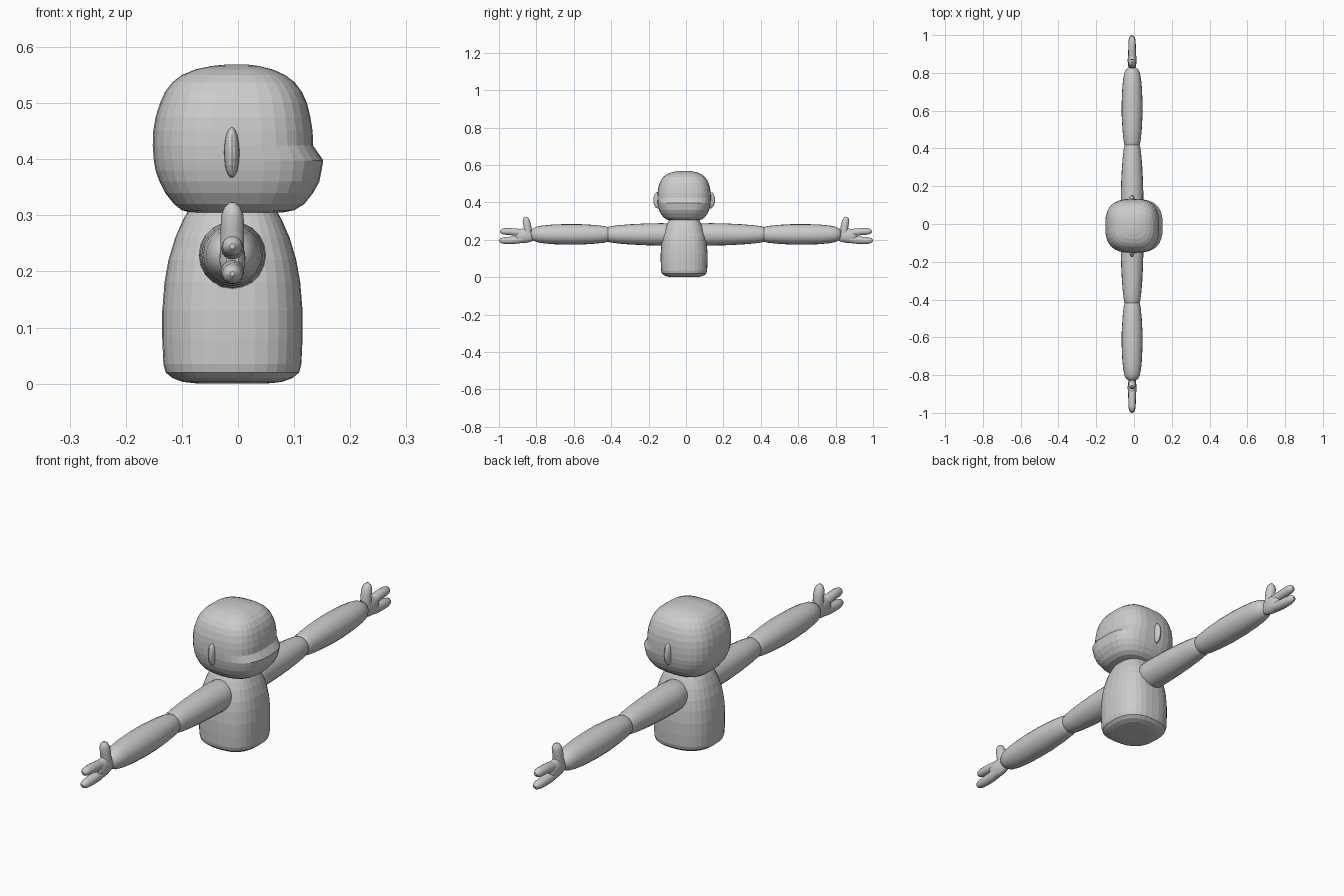
import bpy, bmesh, math
from mathutils import Matrix, Vector

if "Cube" in bpy.data.objects:
    bpy.data.objects.remove(bpy.data.objects["Cube"])

grey = bpy.data.materials.new("plain grey")
grey.diffuse_color = (0.6, 0.6, 0.6, 1)
grey.use_nodes = True
grey.node_tree.nodes["Principled BSDF"].inputs["Base Color"].default_value = grey.diffuse_color
CX = CY = -0.01  # shared axis of torso and arms


def finish(name, bm):
    bmesh.ops.recalc_face_normals(bm, faces=bm.faces[:])
    me = bpy.data.meshes.new(name)
    bm.to_mesh(me)
    bm.free()
    me.materials.append(grey)
    ob = bpy.data.objects.new(name, me)
    bpy.context.collection.objects.link(ob)
    return ob


def spow(v, p):
    return math.copysign(abs(v) ** p, v)


def loft(name, rings):
    """Bridge closed rings of points and cap both ends."""
    bm = bmesh.new()
    rows = [[bm.verts.new(p) for p in r] for r in rings]
    n = len(rows[0])
    for a, b in zip(rows, rows[1:]):
        for i in range(n):
            j = (i + 1) % n
            bm.faces.new((a[i], a[j], b[j], b[i]))
    bm.faces.new(rows[0])
    bm.faces.new(rows[-1])
    return finish(name, bm)


def squircle(z, back, front, ry, power, n=32):
    """Rounded-square ring with its own front and back reach."""
    pts = []
    for i in range(n):
        a = 2 * math.pi * i / n
        c, s = spow(math.cos(a), 2 / power), spow(math.sin(a), 2 / power)
        pts.append((c * (front if c > 0 else back), CY + s * ry, z))
    return pts


# torso: rounded block tapering to the neck
torso = [(0, .06), (.003, .088), (.010, .107), (.020, .119), (.035, .123),
         (.08, .125), (.13, .125), (.18, .121), (.22, .114), (.26, .102),
         (.29, .089), (.31, .078), (.33, .07)]
loft("torso", [squircle(z, r - CX, r + CX, r, 2.5) for z, r in torso])

# head: rounded block, with a brow step above a protruding jaw
head = [(.305, .085, .08, .08), (.309, .100, .100, .095), (.32, .114, .118, .110),
        (.34, .130, .134, .125), (.36, .140, .145, .134), (.38, .147, .149, .139),
        (.398, .150, .152, .142), (.424, .152, .134, .143), (.45, .151, .133, .142),
        (.475, .147, .129, .139), (.50, .139, .123, .132), (.52, .130, .114, .123),
        (.537, .117, .101, .110), (.550, .100, .084, .093), (.560, .076, .062, .070),
        (.566, .048, .038, .044), (.569, .018, .015, .018)]
loft("head", [squircle(z, b, f, y, 2.8) for z, b, f, y in head])


def ellipsoid(name, centre, radii):
    bm = bmesh.new()
    bmesh.ops.create_uvsphere(bm, u_segments=16, v_segments=12, radius=1)
    bmesh.ops.scale(bm, vec=radii, verts=bm.verts[:])
    bmesh.ops.translate(bm, vec=centre, verts=bm.verts[:])
    return finish(name, bm)


def tube(name, stations, flat=1.0, n=20):
    """Round limb through (y, z, radius) stations; flat scales its x width."""
    pts = [Vector((y, z)) for y, z, r in stations]
    rings = []
    for k, (y, z, r) in enumerate(stations):
        d = (pts[min(k + 1, len(pts) - 1)] - pts[max(k - 1, 0)]).normalized()
        rings.append([(CX + r * flat * math.cos(t), y - d.y * r * math.sin(t),
                       z + d.x * r * math.sin(t))
                      for t in (2 * math.pi * i / n for i in range(n))])
    ob = loft(name, rings)
    for p in ob.data.polygons:
        p.use_smooth = len(p.vertices) == 4
    return ob


def mirror_side(ob, side, shift):
    """Place a +y part on its side of the body."""
    ob.data.transform(Matrix.Translation((0, shift, 0)) @ Matrix.Scale(side, 4, (0, 1, 0)))
    if side < 0:
        ob.data.flip_normals()


AZ = 0.229  # arm height
for side, label in ((1, "left"), (-1, "right")):
    # upper arm and forearm, pinched where they meet
    upper = [(.06, .05), (.08, .058), (.13, .060), (.22, .058), (.30, .054),
             (.36, .049), (.40, .044), (.425, .038), (.44, .024), (.445, .008)]
    fore = [(.39, .008), (.395, .025), (.41, .038), (.44, .045), (.50, .051),
            (.57, .055), (.65, .055), (.72, .052), (.77, .047), (.80, .041),
            (.82, .031), (.829, .018), (.832, .006)]
    parts = [tube(label + "_upper_arm", [(y, AZ, r) for y, r in upper]),
             tube(label + "_forearm", [(y, AZ, r) for y, r in fore])]
    # hand: palm, two fingers and an upright thumb
    parts.append(tube(label + "_palm", [
        (.80, .224, .022), (.83, .223, .033), (.86, .222, .039), (.885, .220, .038),
        (.905, .219, .030), (.912, .219, .018)], flat=.6))
    parts.append(tube(label + "_upper_finger", [
        (.86, .232, .018), (.90, .240, .020), (.94, .244, .019), (.97, .245, .018),
        (.985, .245, .014), (.994, .245, .005)], n=14))
    parts.append(tube(label + "_lower_finger", [
        (.86, .206, .020), (.90, .200, .021), (.94, .197, .020), (.975, .196, .018),
        (.992, .196, .013), (1.0, .196, .004)], n=14))
    parts.append(tube(label + "_thumb", [
        (.850, .215, .021), (.845, .245, .021), (.848, .275, .021), (.854, .30, .020),
        (.857, .315, .014), (.858, .323, .004)], n=14))
    for ob in parts:
        mirror_side(ob, side, 0)
    # ear
    ellipsoid(label + "_ear", (-.011, CY + side * .138, .412), (.014, .027, .045))
